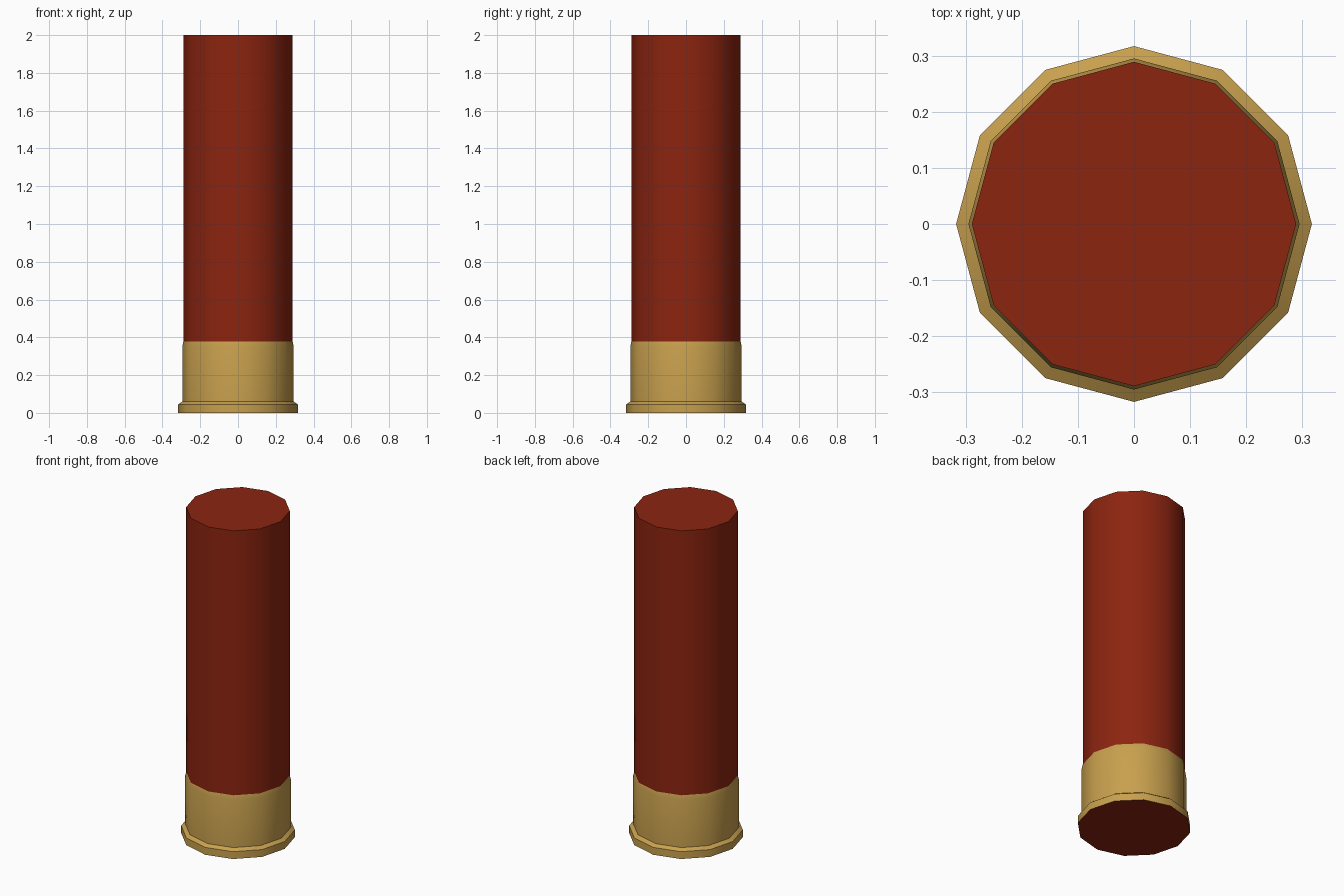
import bpy, bmesh, math

if "Cube" in bpy.data.objects:
    bpy.data.objects.remove(bpy.data.objects["Cube"])

SIDES = 12


def material(name, rgb):
    m = bpy.data.materials.new(name)
    m.diffuse_color = (*rgb, 1)
    m.use_nodes = True
    m.node_tree.nodes["Principled BSDF"].inputs["Base Color"].default_value = m.diffuse_color
    return m


red = material("dark red plastic", (0.262, 0.018, 0.005))
brass = material("brass", (0.578, 0.352, 0.076))


def lathe(name, profile, mats, cap_bottom=False, cap_top=False, cap_index=0):
    """Turn (radius, height) points into a 12-sided open or capped surface."""
    bm = bmesh.new()
    rings = [[bm.verts.new((r * math.cos(math.tau * i / SIDES),
                            r * math.sin(math.tau * i / SIDES), z))
              for i in range(SIDES)] for r, z in profile]
    for low, high in zip(rings, rings[1:]):
        for i in range(SIDES):
            j = (i + 1) % SIDES
            bm.faces.new((low[i], low[j], high[j], high[i]))
    if cap_bottom:
        bm.faces.new(rings[0][::-1]).material_index = cap_index
    if cap_top:
        bm.faces.new(rings[-1]).material_index = cap_index
    mesh = bpy.data.meshes.new(name)
    bm.to_mesh(mesh)
    bm.free()
    for m in mats:
        mesh.materials.append(m)
    obj = bpy.data.objects.new(name, mesh)
    bpy.context.collection.objects.link(obj)
    bpy.ops.object.select_all(action='DESELECT')
    obj.select_set(True)
    bpy.context.view_layer.objects.active = obj
    bpy.ops.object.shade_smooth_by_angle(angle=math.radians(35))
    return obj


# Brass base: flared rim, sleeve and tapered lip, with a red underside
lathe("metal_base",
      [(0.317, 0), (0.317, 0.045), (0.295, 0.06), (0.295, 0.352), (0.289, 0.378)],
      [brass, red], cap_bottom=True, cap_index=1)

# Red tube with flat closed top
lathe("red_tube", [(0.289, 0.378), (0.289, 2.0)], [red], cap_top=True)
